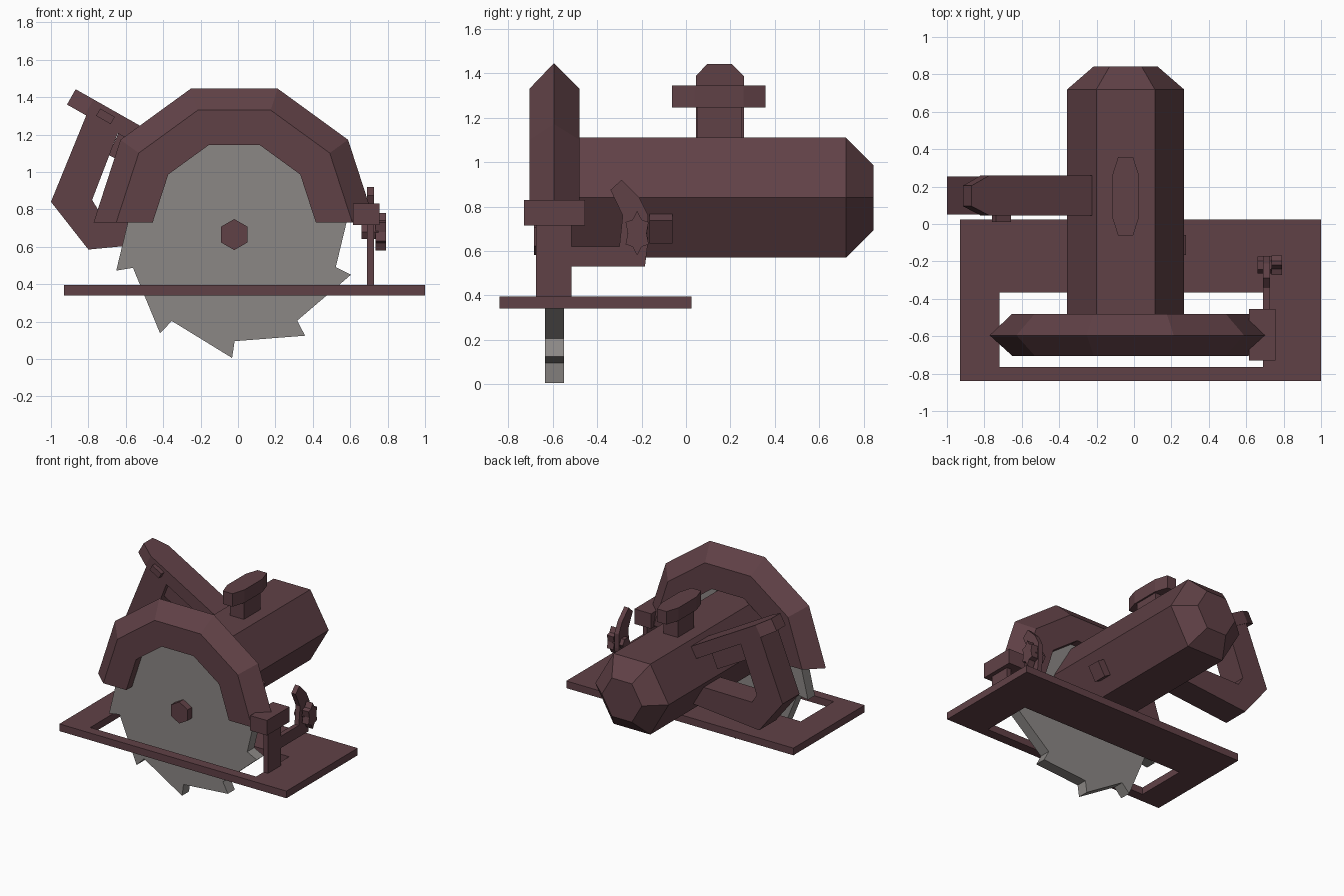
import bpy, bmesh
from math import cos, sin, radians
from mathutils import Vector

cube = bpy.data.objects.get("Cube")
if cube:
    bpy.data.objects.remove(cube, do_unlink=True)


def material(name, rgb):
    m = bpy.data.materials.new(name)
    m.use_nodes = True
    m.diffuse_color = (*rgb, 1)
    m.node_tree.nodes["Principled BSDF"].inputs["Base Color"].default_value = (*rgb, 1)
    return m


MAROON = material("dark maroon", (0.118, 0.053, 0.062))
STEEL = material("blade grey", (0.26, 0.245, 0.235))


def loft(name, rings, mat=MAROON, closed=False):
    """Bridge equal rings of points; cap the ends unless the rings form a loop."""
    bm = bmesh.new()
    vs = [[bm.verts.new(p) for p in ring] for ring in rings]
    n = len(vs[0])
    pairs = list(zip(vs, vs[1:])) + ([(vs[-1], vs[0])] if closed else [])
    for a, b in pairs:
        for i in range(n):
            j = (i + 1) % n
            bm.faces.new((a[i], a[j], b[j], b[i]))
    if not closed:
        bm.faces.new(vs[0])
        bm.faces.new(vs[-1])
    bmesh.ops.recalc_face_normals(bm, faces=bm.faces)
    me = bpy.data.meshes.new(name)
    bm.to_mesh(me)
    bm.free()
    me.materials.append(mat)
    ob = bpy.data.objects.new(name, me)
    bpy.context.collection.objects.link(ob)
    return ob


def at(axis, d, p):
    """Place a 2D point on the plane at distance d along an axis."""
    co = list(p)
    co.insert("xyz".index(axis), d)
    return Vector(co)


def prism(name, pts, axis, lo, hi, mat=MAROON):
    return loft(name, [[at(axis, d, p) for p in pts] for d in (lo, hi)], mat)


def rect(a0, a1, b0, b1):
    return [(a0, b0), (a1, b0), (a1, b1), (a0, b1)]


def polygon(c, r, n, start=0):
    return [(c[0] + r * cos(radians(start + 360 * i / n)),
             c[1] + r * sin(radians(start + 360 * i / n))) for i in range(n)]


# Base plate with the blade window
outer, window = rect(-0.93, 1, -0.84, 0.025), rect(-0.72, 0.69, -0.765, -0.365)
layers = [(outer, 0.34), (outer, 0.395), (window, 0.395), (window, 0.34)]
loft("base_plate", [[at("z", z, p) for p in pts] for pts, z in layers], closed=True)

# Saw blade: ten hooked teeth
hub = (-0.02, 0.665)
teeth = []
for k in range(10):
    for radius, shift in ((0.66, 0), (0.57, 1.2)):
        a = radians(17 + 36 * k + shift)
        teeth.append((hub[0] + radius * cos(a), hub[1] + radius * sin(a)))
prism("saw_blade", teeth, "y", -0.635, -0.55, STEEL)
prism("blade_bolt", polygon(hub, 0.083, 6, 30), "y", -0.685, -0.6)

# Blade guard: ridged section swept over half a decagon
section = [(0.436, -0.705), (0.631, -0.705), (0.752, -0.595), (0.631, -0.48), (0.436, -0.48)]
loft("blade_guard", [[(-0.02 + r * cos(radians(a)), y, 0.73 + r * sin(radians(a)))
                      for r, y in section] for a in range(0, 181, 36)])

# Motor housing: hexagonal barrel with a tapered end
axis_point = (-0.045, 0.84)
loft("motor_housing", [[at("y", y, p) for p in polygon(axis_point, r, 6)]
                       for y, r in ((-0.56, 0.312), (0.72, 0.312), (0.843, 0.17))])

# Lock button on the lower side face of the motor
normal, along = Vector((0.866, -0.5)), Vector((0.5, 0.866))
base = Vector((0.195, 0.715))
button = [base + normal * n + along * a for n, a in rect(-0.04, 0.06, -0.06, 0.06)]
prism("lock_button", button, "y", -0.165, -0.06)

# Front knob: post with an elongated octagonal top
prism("knob_post", rect(-0.105, 0.015, 0.05, 0.25), "z", 1.08, 1.25)
knob = [(sx * x - 0.045, sy * y + 0.148) for sx, sy, x, y in (
    (1, -1, 0.04, 0.21), (1, -1, 0.072, 0.11), (1, 1, 0.072, 0.11), (1, 1, 0.04, 0.21),
    (-1, 1, 0.04, 0.21), (-1, 1, 0.072, 0.11), (-1, -1, 0.072, 0.11), (-1, -1, 0.04, 0.21))]
prism("knob_top", knob, "z", 1.245, 1.345)

# Rear handle: grip with lower arm, then the sloping top bar
grip = [(-0.8, 1.33), (-1, 0.84), (-0.8, 0.585), (-0.22, 0.64), (-0.22, 0.79),
        (-0.74, 0.785), (-0.78, 0.85), (-0.63, 1.24)]
prism("handle_grip", grip, "y", 0.05, 0.255)
bar = [(0, 0.095), (0.11, 0.045), (0.74, 0.045), (0.74, 0.26), (0.11, 0.26), (0, 0.205)]
slope, down = Vector((0.87, 0, -0.493)), Vector((-0.493, 0, -0.87))
tip = Vector((-0.868, 0, 1.442))
loft("handle_bar", [[tip + slope * s + down * d + Vector((0, y, 0)) for s, y in bar]
                    for d in (0, 0.094)])

# Trigger under the bar and the small switch on its side
trigger = [(-0.69, 1.09), (-0.63, 1.23), (-0.36, 1.08), (-0.42, 0.94)]
prism("trigger", trigger, "y", 0.085, 0.22)
switch = [(tip + slope * s + down * d).xz for s, d in rect(0.165, 0.255, 0.025, 0.07)]
prism("handle_switch", switch, "y", 0.01, 0.06)

# Depth bracket on the plate
prism("bracket_post", rect(0.69, 0.727, -0.675, -0.515), "z", 0.38, 0.75)
prism("bracket_cap", rect(0.615, 0.757, -0.73, -0.455), "z", 0.715, 0.83)

# Bent depth lever with its clamp nut
lever = [(-0.55, 0.53), (-0.185, 0.53), (-0.17, 0.65), (-0.17, 0.76), (-0.21, 0.84),
         (-0.29, 0.92), (-0.34, 0.875), (-0.285, 0.76), (-0.3, 0.62), (-0.55, 0.62)]
prism("depth_lever", lever, "x", 0.69, 0.727)
prism("clamp_bolt", polygon((-0.22, 0.68), 0.045, 6), "x", 0.66, 0.75)
nut = [p for k in range(6) for p in (
    polygon((-0.22, 0.68), 0.1, 6, 30)[k], polygon((-0.22, 0.68), 0.07, 6, 60)[k])]
nut = [(-0.22 + (y + 0.22) * 0.6, z) for y, z in nut]
prism("clamp_nut", nut, "x", 0.735, 0.79)
